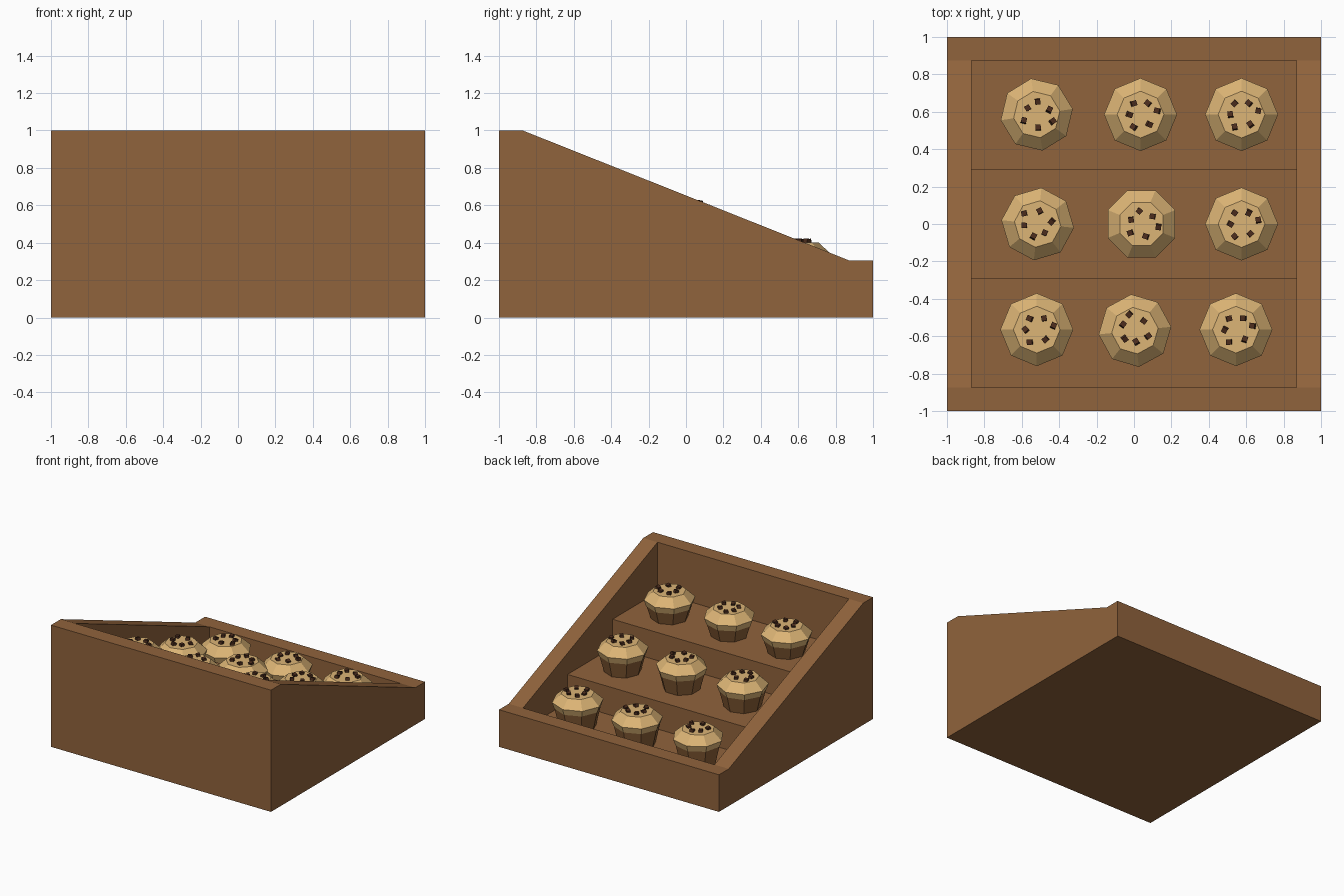
import bpy, bmesh, math, random
from mathutils import Matrix, Vector

if "Cube" in bpy.data.objects:
    bpy.data.objects.remove(bpy.data.objects["Cube"])

random.seed(4)


def material(name, rgb):
    m = bpy.data.materials.new(name)
    m.diffuse_color = (*rgb, 1)
    m.use_nodes = True
    m.node_tree.nodes["Principled BSDF"].inputs["Base Color"].default_value = m.diffuse_color
    return m


WOOD = material("wood", (0.28, 0.125, 0.045))
PAPER = material("paper_cup", (0.27, 0.12, 0.04))
CAKE = material("cake", (0.72, 0.46, 0.18))
CHOC = material("chocolate", (0.07, 0.025, 0.012))


def finish(name, bm, mat):
    bmesh.ops.recalc_face_normals(bm, faces=bm.faces)
    me = bpy.data.meshes.new(name)
    bm.to_mesh(me)
    bm.free()
    ob = bpy.data.objects.new(name, me)
    bpy.context.collection.objects.link(ob)
    me.materials.append(mat)
    return ob


def extrude_profile(name, yz, half, mat):
    bm = bmesh.new()
    f = bm.faces.new([bm.verts.new((-half, y, z)) for y, z in yz])
    r = bmesh.ops.extrude_face_region(bm, geom=[f])
    vs = [v for v in r["geom"] if isinstance(v, bmesh.types.BMVert)]
    bmesh.ops.translate(bm, verts=vs, vec=(2 * half, 0, 0))
    return finish(name, bm, mat)


def lathe(name, rings, sides, rot, loc, mat):
    bm = bmesh.new()
    loops = [[bm.verts.new(Vector(loc) + Vector((r * math.cos(rot + math.tau * i / sides),
                                                 r * math.sin(rot + math.tau * i / sides), z)))
              for i in range(sides)] for r, z in rings]
    for a, b in zip(loops, loops[1:]):
        for i in range(sides):
            j = (i + 1) % sides
            bm.faces.new((a[i], a[j], b[j], b[i]))
    bm.faces.new(loops[0])
    bm.faces.new(loops[-1])
    return finish(name, bm, mat)


# Sloped display box with a stepped cavity
STEPS = (0.59, 0.36, 0.13)
box = extrude_profile("display_box", [(-1, 0), (-1, 1), (-0.873, 1), (0.873, 0.305), (1, 0.305), (1, 0)],
                      1.0, WOOD)
cutter = extrude_profile("cavity_cutter",
                         [(-0.873, 1.5), (-0.873, STEPS[0]), (-0.29, STEPS[0]), (-0.29, STEPS[1]),
                          (0.295, STEPS[1]), (0.295, STEPS[2]), (0.873, STEPS[2]), (0.873, 1.5)],
                         0.87, WOOD)
cutter.hide_render = True
cutter.hide_set(True)
cut = box.modifiers.new("cavity", "BOOLEAN")
cut.operation = "DIFFERENCE"
cut.solver = "EXACT"
cut.object = cutter

# Chocolate chips: angle and radius on the muffin top
CHIPS = [(180, 0.06), (122, 0.07), (57, 0.072), (13, 0.092), (-48, 0.07), (-119, 0.076)]


def muffin(tag, x, y, base, top, deg):
    rot = math.radians(deg)
    lathe("muffin_cup_" + tag, [(0.14, base), (0.178, top - 0.105)], 8, rot, (x, y, 0), PAPER)
    lathe("muffin_crown_" + tag, [(0.178, top - 0.115), (0.195, top - 0.065), (0.125, top)],
          8, rot, (x, y, 0), CAKE)
    bm = bmesh.new()
    for a, r in CHIPS:
        t = rot + math.radians(a)
        m = (Matrix.Translation((x + r * math.cos(t), y + r * math.sin(t), top + 0.005))
             @ Matrix.Rotation(random.uniform(0, 3), 4, "Z") @ Matrix.Rotation(random.uniform(-0.4, 0.4), 4, "X"))
        bmesh.ops.create_cube(bm, size=0.029, matrix=m)
    finish("chocolate_chips_" + tag, bm, CHOC)


# Three rows of muffins: x, y, rotation
ROWS = [
    (0.81, [(-0.52, -0.565, 0), (0.005, -0.57, 96), (0.545, -0.565, 0)]),
    (0.605, [(-0.515, 0, 129), (0.04, 0, -22.5), (0.575, 0, 0)]),
    (0.40, [(-0.52, 0.585, -36), (0.035, 0.585, 0), (0.575, 0.585, 0)]),
]
for r, (top, row) in enumerate(ROWS):
    for c, (x, y, deg) in enumerate(row):
        muffin(f"{r + 1}_{c + 1}", x, y, STEPS[r] - 0.005, top, deg)
